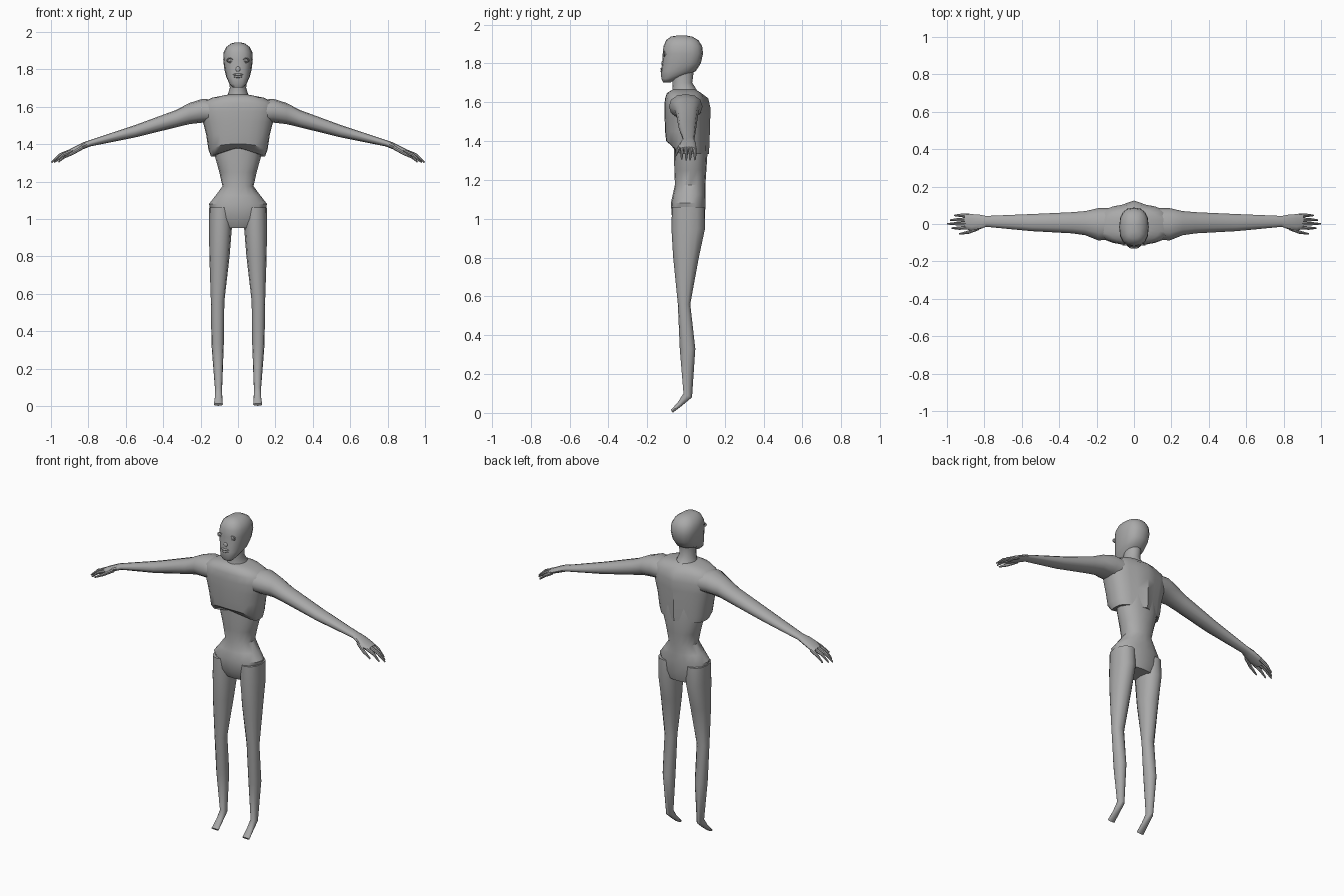
import bpy, bmesh, math
from mathutils import Vector

skin = bpy.data.materials.new("grey_clay")
skin.diffuse_color = (0.4, 0.4, 0.4, 1)


def ring(center, u, v, n=16, p=2.0):
    """Superellipse ring spanned by the half axes u and v."""
    pts = []
    for i in range(n):
        a = 2 * math.pi * i / n
        c, s = math.cos(a), math.sin(a)
        c = math.copysign(abs(c) ** (2 / p), c) if abs(c) > 1e-6 else 0
        s = math.copysign(abs(s) ** (2 / p), s) if abs(s) > 1e-6 else 0
        pts.append(Vector(center) + Vector(u) * c + Vector(v) * s)
    return pts


def flat_ring(hw, yf, yb, zf, zb=None, cx=0, n=16, p=2.0):
    """Body ring from a front point (yf, zf) to a back point (yb, zb)."""
    zb = zf if zb is None else zb
    return ring((cx, (yf + yb) / 2, (zf + zb) / 2), (hw, 0, 0),
                (0, (yb - yf) / 2, (zb - zf) / 2), n, p)


def finish(name, bm, angle=40):
    bmesh.ops.recalc_face_normals(bm, faces=bm.faces)
    me = bpy.data.meshes.new(name)
    bm.to_mesh(me)
    bm.free()
    me.materials.append(skin)
    ob = bpy.data.objects.new(name, me)
    bpy.context.collection.objects.link(ob)
    bpy.ops.object.select_all(action='DESELECT')
    ob.select_set(True)
    bpy.context.view_layer.objects.active = ob
    bpy.ops.object.shade_smooth_by_angle(angle=math.radians(angle))
    return ob


def loft(name, rings, side=1, tweak=None, angle=40):
    bm = bmesh.new()
    rows = [[bm.verts.new((p.x * side, p.y, p.z)) for p in r] for r in rings]
    n = len(rows[0])
    for a, b in zip(rows, rows[1:]):
        for i in range(n):
            bm.faces.new((a[i], a[(i + 1) % n], b[(i + 1) % n], b[i]))
    bm.faces.new(rows[0][::-1])
    bm.faces.new(rows[-1])
    if tweak:
        for v in bm.verts:
            tweak(v.co)
    return finish(name, bm, angle)


def ball(name, loc, size):
    bm = bmesh.new()
    bmesh.ops.create_uvsphere(bm, u_segments=12, v_segments=8, radius=1)
    for v in bm.verts:
        v.co = Vector(loc) + Vector(v.co[i] * size[i] for i in range(3))
    return finish(name, bm)


# Head
loft("head", [flat_ring(*r, p=2.5) for r in (
    (.028, -.118, -.078, 1.703), (.046, -.127, -.05, 1.722),
    (.063, -.129, .05, 1.76), (.073, -.122, .076, 1.80),
    (.079, -.120, .088, 1.85), (.077, -.116, .083, 1.89),
    (.062, -.102, .064, 1.92), (.037, -.078, .032, 1.938),
    (.012, -.045, .0, 1.944))], angle=60)

# Neck
loft("neck", [flat_ring(*r) for r in (
    (.075, -.085, .085, 1.62), (.055, -.07, .055, 1.665),
    (.044, -.07, .032, 1.70), (.045, -.07, .04, 1.76))])


# Rib cage with a spine ridge and an arched lower front edge
def shape_chest(co):
    if abs(co.x) < .005 and co.y > .08:
        co.y += .02
    if co.z < 1.38 and co.y < -.02:
        arch = max(0, 1 - (abs(co.x) / .135) ** 4)
        co.z += arch * (.05 if co.z < 1.35 else .03)


loft("chest", [flat_ring(*r, p=2.5, n=24) for r in (
    (.144, -.082, .098, 1.333), (.158, -.102, .10, 1.37),
    (.170, -.108, .103, 1.45), (.188, -.110, .105, 1.52),
    (.200, -.112, .105, 1.575), (.190, -.108, .095, 1.62),
    (.140, -.098, .078, 1.648), (.055, -.07, .05, 1.665))],
    tweak=shape_chest)

# Abdomen, waist and pelvis
loft("abdomen", [flat_ring(*r, p=2.2) for r in (
    (.105, -.045, .085, .952), (.135, -.072, .098, 1.00),
    (.155, -.078, .100, 1.08), (.120, -.068, .100, 1.125),
    (.083, -.057, .100, 1.175), (.100, -.06, .105, 1.25),
    (.122, -.062, .110, 1.33), (.125, -.062, .105, 1.43))])

for side, tag in ((1, "left"), (-1, "right")):
    # Leg and pointed foot: half width, front y, back y, front z, back z, centre x
    loft(tag + "_leg", [flat_ring(*r, n=12, p=2.2) for r in (
        (.062, -.072, .095, 1.06, 1.06, .092),
        (.061, -.075, .098, .95, .95, .094),
        (.054, -.066, .066, .80, .80, .099),
        (.036, -.042, .022, .56, .56, .109),
        (.033, -.032, .048, .33, .33, .109),
        (.019, -.013, .031, .10, .08, .104),
        (.020, -.042, -.022, .055, .036, .104),
        (.024, -.078, -.068, .014, .001, .105))], side)

    # Arm and palm: x, top z, bottom z, front y, back y
    loft(tag + "_arm", [
        ring((x, (f + b) / 2, (t + d) / 2), (0, (b - f) / 2, 0),
             (0, 0, (t - d) / 2), 12, 2.2) for x, t, d, f, b in (
            (.10, 1.635, 1.51, -.08, .085), (.19, 1.642, 1.515, -.088, .085),
            (.26, 1.62, 1.507, -.06, .069), (.33, 1.583, 1.49, -.05, .063),
            (.55, 1.502, 1.436, -.038, .053), (.79, 1.422, 1.388, -.015, .043),
            (.825, 1.41, 1.374, -.028, .05), (.87, 1.388, 1.356, -.036, .053),
            (.905, 1.37, 1.343, -.026, .051))], side)

    # Fingers and thumb: base point, middle point, tip point
    for name, pts in (
        ("thumb", ((.83, -.022, 1.385), (.885, -.044, 1.352), (.935, -.053, 1.325))),
        ("index_finger", ((.88, -.018, 1.365), (.935, -.022, 1.343), (.975, -.022, 1.307))),
        ("middle_finger", ((.88, .003, 1.368), (.95, .002, 1.342), (.998, .001, 1.302))),
        ("ring_finger", ((.88, .025, 1.368), (.94, .023, 1.341), (.983, .021, 1.303))),
        ("little_finger", ((.88, .044, 1.363), (.925, .046, 1.337), (.96, .046, 1.305)))):
        loft(f"{tag}_{name}", [
            ring(c, (0, r, 0), (r * .4, 0, r), 8)
            for c, r in zip(pts, (.011, .009, .004))], side)

    # Eye with lids
    ball(tag + "_eye", (side * .042, -.108, 1.848), (.009, .008, .007))
    lid = [ring((.042 + .017 * math.cos(a), -.112, 1.848 + .011 * math.sin(a)),
                (.003 * math.cos(a), 0, .003 * math.sin(a)), (0, .004, 0), 6)
           for a in (math.pi * k / 6 for k in range(13))]
    loft(tag + "_eyelid", lid, side)

# Nose and lips
ball("nose", (0, -.118, 1.80), (.013, .009, .016))
ball("upper_lip", (0, -.125, 1.772), (.028, .007, .006))
ball("lower_lip", (0, -.126, 1.76), (.024, .006, .006))
